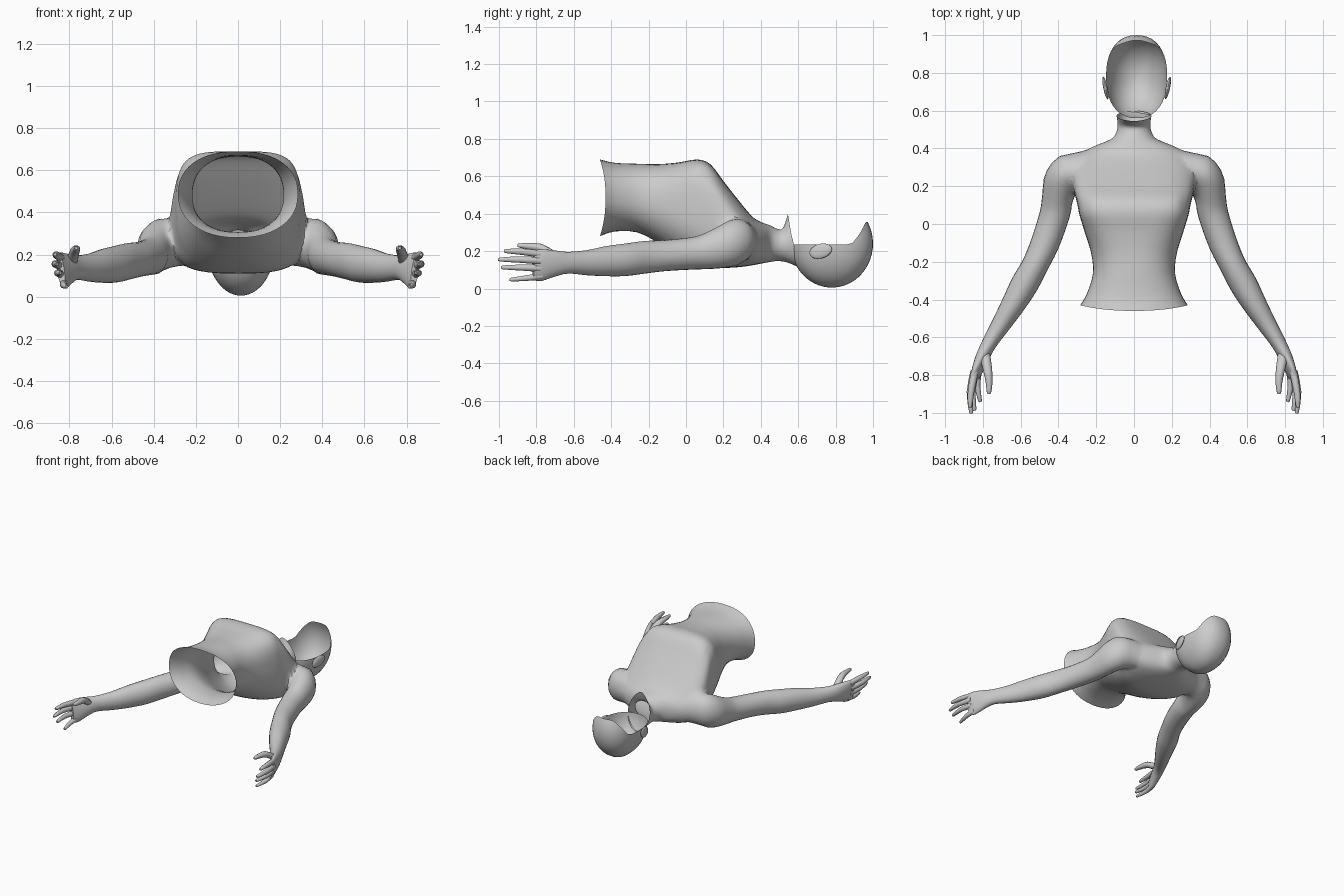
import bpy, bmesh, math
from mathutils import Vector

if "Cube" in bpy.data.objects:
    bpy.data.objects.remove(bpy.data.objects["Cube"])

skin = bpy.data.materials.new("plain_grey")
skin.diffuse_color = (0.6, 0.6, 0.6, 1)
skin.use_nodes = True
skin.node_tree.nodes["Principled BSDF"].inputs["Base Color"].default_value = skin.diffuse_color


def spow(v, e):
    return math.copysign(abs(v) ** e, v)


def spline(rows, steps):
    """Catmull-Rom interpolation of rows of numbers."""
    out = []
    for i in range(len(rows) - 1):
        a, b, c, d = (rows[max(i - 1, 0)], rows[i], rows[i + 1], rows[min(i + 2, len(rows) - 1)])
        for k in range(steps):
            t = k / steps
            out.append([0.5 * (2 * q + (r - p) * t + (2 * p - 5 * q + 4 * r - s) * t * t
                               + (3 * q - p - 3 * r + s) * t ** 3) for p, q, r, s in zip(a, b, c, d)])
    return out + [list(rows[-1])]


def loft(bm, rings):
    """Skin closed rings and cap both ends with fans; returns the fan centres."""
    vs = [[bm.verts.new(p) for p in r] for r in rings]
    n = len(vs[0])
    for a, b in zip(vs, vs[1:]):
        for i in range(n):
            bm.faces.new((a[i], a[(i + 1) % n], b[(i + 1) % n], b[i]))
    centres = []
    for r in (vs[0], vs[-1]):
        c = bm.verts.new(sum((v.co for v in r), Vector()) / n)
        centres.append(c.co.copy())
        for i in range(n):
            bm.faces.new((r[i], r[(i + 1) % n], c))
    bmesh.ops.recalc_face_normals(bm, faces=bm.faces)
    return centres


def tube(bm, rows, sides, steps):
    """Loft along rows of x, y, z, flat radius, upright radius, lean."""
    rows = spline(rows, steps)
    pts = [Vector(r[:3]) for r in rows]
    rings = []
    for i, r in enumerate(rows):
        d = pts[min(i + 1, len(pts) - 1)] - pts[max(i - 1, 0)]
        d.z = 0
        d.normalize()
        side = Vector((-d.y, d.x, 0))
        ring = []
        for k in range(sides):
            a = math.tau * k / sides
            u, w = r[3] * math.cos(a), r[4] * math.sin(a)
            ring.append(pts[i] + side * (u + r[5] * w) + Vector((0, 0, w)))
        rings.append(ring)
    loft(bm, rings)


def finish(bm, name, angle=60):
    me = bpy.data.meshes.new(name)
    bm.to_mesh(me)
    bm.free()
    ob = bpy.data.objects.new(name, me)
    bpy.context.collection.objects.link(ob)
    me.materials.append(skin)
    bpy.ops.object.select_all(action='DESELECT')
    ob.select_set(True)
    bpy.context.view_layer.objects.active = ob
    bpy.ops.object.shade_smooth_by_angle(angle=math.radians(angle))
    return ob


def mirror(bm):
    bmesh.ops.scale(bm, vec=(-1, 1, 1), verts=bm.verts)
    bmesh.ops.reverse_faces(bm, faces=bm.faces)


# Torso and neck: y, half width, back z, front z, back and front squareness, side shift, tilt
sections = [
    (-.46, .285, .28, .69, 2.2, 2.3, .03, 0),
    (-.38, .25, .305, .672, 2.2, 2.3, .01, 0),
    (-.26, .217, .30, .667, 2.2, 2.3, 0, 0),
    (-.15, .228, .245, .665, 2.2, 2.5, 0, 0),
    (-.04, .262, .18, .674, 2.4, 3.2, 0, 0),
    (.06, .292, .135, .69, 2.7, 4.0, 0, 0),
    (.13, .308, .115, .665, 3.0, 3.8, 0, 0),
    (.20, .325, .11, .575, 3.2, 3.2, 0, 0),
    (.29, .325, .115, .46, 3.0, 2.6, 0, 0),
    (.36, .30, .125, .38, 2.5, 2.2, 0, 0),
    (.41, .215, .135, .352, 2.1, 2.0, 0, 0),
    (.45, .12, .142, .338, 2.0, 2.0, 0, 0),
    (.49, .092, .147, .318, 2.0, 2.0, 0, 0),
    (.53, .087, .14, .325, 2.0, 2.0, 0, -.01),
    (.572, .092, .115, .40, 2.0, 1.6, 0, -.027),
]
bm = bmesh.new()
rings = []
for y, hw, zb, zf, nb, nf, shift, tilt in spline(sections, 3):
    ring = []
    for k in range(48):
        a = math.tau * k / 48
        c, s = math.cos(a), math.sin(a)
        e = 2 / (nf if s > 0 else nb)
        ring.append(Vector((hw * spow(c, e), y + shift * c * c + tilt * s,
                            (zb + zf) / 2 + (zf - zb) / 2 * spow(s, e))))
    rings.append(ring)
openings = loft(bm, rings)
body = finish(bm, "torso")

# Arm and palm
arm_rows = [
    (.20, .31, .25, .07, .09, 0), (.31, .29, .257, .098, .122, 0),
    (.375, .235, .24, .10, .125, 0), (.403, .14, .21, .084, .105, 0),
    (.42, .05, .19, .08, .088, 0), (.47, -.10, .177, .076, .083, 0),
    (.525, -.22, .167, .07, .087, 0), (.58, -.32, .154, .073, .087, 0),
    (.642, -.43, .146, .063, .08, 0), (.703, -.53, .138, .051, .067, 0),
    (.765, -.63, .138, .04, .058, 0), (.80, -.70, .133, .036, .07, .1),
    (.828, -.77, .125, .028, .085, .15), (.842, -.815, .125, .018, .08, .15),
]
# Fingers and thumb, each as a path of points with a radius
digits = {
    "index_finger": ((.842, -.78, .185, .02), (.862, -.88, .197, .018), (.868, -.965, .2, .011)),
    "middle_finger": ((.846, -.78, .148, .02), (.868, -.89, .155, .018), (.862, -.995, .155, .011)),
    "ring_finger": ((.838, -.78, .108, .02), (.856, -.88, .112, .017), (.845, -.98, .113, .011)),
    "little_finger": ((.822, -.77, .068, .019), (.83, -.85, .056, .016), (.815, -.935, .048, .01)),
    "thumb": ((.79, -.69, .165, .028), (.775, -.77, .215, .024), (.767, -.84, .226, .018), (.768, -.895, .23, .011)),
}
for side in ("right", "left"):
    bm = bmesh.new()
    tube(bm, arm_rows, 24, 3)
    if side == "left":
        mirror(bm)
    arm = finish(bm, side + "_arm")
    # weld the arm to the torso
    mod = body.modifiers.new("join", 'BOOLEAN')
    mod.operation, mod.solver, mod.object = 'UNION', 'EXACT', arm
    bpy.context.view_layer.objects.active = body
    bpy.ops.object.modifier_apply(modifier=mod.name)
    bpy.data.objects.remove(arm)

    for name, path in digits.items():
        bm = bmesh.new()
        tip, prev = Vector(path[-1][:3]), Vector(path[-2][:3])
        end = tip + (tip - prev).normalized() * .005
        rows = [(x, y, z, r, r, 0) for x, y, z, r in path] + [(*end, .004, .004, 0)]
        tube(bm, rows, 10, 2)
        if side == "left":
            mirror(bm)
        finish(bm, side + "_" + name)

# Open the waist and neck, and soften the shoulder joints
bm = bmesh.new()
bm.from_mesh(body.data)
caps = [v for v in bm.verts if any((v.co - c).length < 1e-3 for c in openings)]
bmesh.ops.delete(bm, geom=caps, context='VERTS')
joint = [v for v in bm.verts if .25 < abs(v.co.x) < .37 and .08 < v.co.y < .42]
for _ in range(6):
    bmesh.ops.smooth_vert(bm, verts=joint, factor=.5, use_axis_x=True, use_axis_y=True, use_axis_z=True)
bpy.data.objects.remove(body)
body = finish(bm, "torso_and_arms", 80)

# Head: open bowl with a raised forehead rim
bm = bmesh.new()
N, M = 40, 14
cx, cy, cz = .014, .78, .24
rows = []
for j in range(M):
    row = []
    for i in range(N):
        a = math.tau * i / N
        rise = min(max((math.sin(a) - .42) / .5, 0), 1)
        top = -.02 + .53 * rise
        phi = top + (-math.pi / 2 - top) * j / M
        c, s = spow(math.cos(a), .87), spow(math.sin(a), .87)
        row.append(bm.verts.new((cx + .162 * c * math.cos(phi), cy + .22 * s * math.cos(phi),
                                 cz + .235 * math.sin(phi))))
    rows.append(row)
pole = bm.verts.new((cx, cy, cz - .235))
for i in range(N):
    k = (i + 1) % N
    for p, q in zip(rows, rows[1:]):
        bm.faces.new((p[i], q[i], q[k], p[k]))
    bm.faces.new((rows[-1][i], pole, rows[-1][k]))
finish(bm, "head")

# Ears
for side, sx in (("right", 1), ("left", -1)):
    bm = bmesh.new()
    bmesh.ops.create_uvsphere(bm, u_segments=16, v_segments=10, radius=1)
    for v in bm.verts:
        x, y, z = v.co
        v.co = (cx + sx * (.165 + .012 * x + .012 * y), .72 + .06 * y, .2 + .04 * z + .01 * y)
    bmesh.ops.recalc_face_normals(bm, faces=bm.faces)
    finish(bm, side + "_ear")
